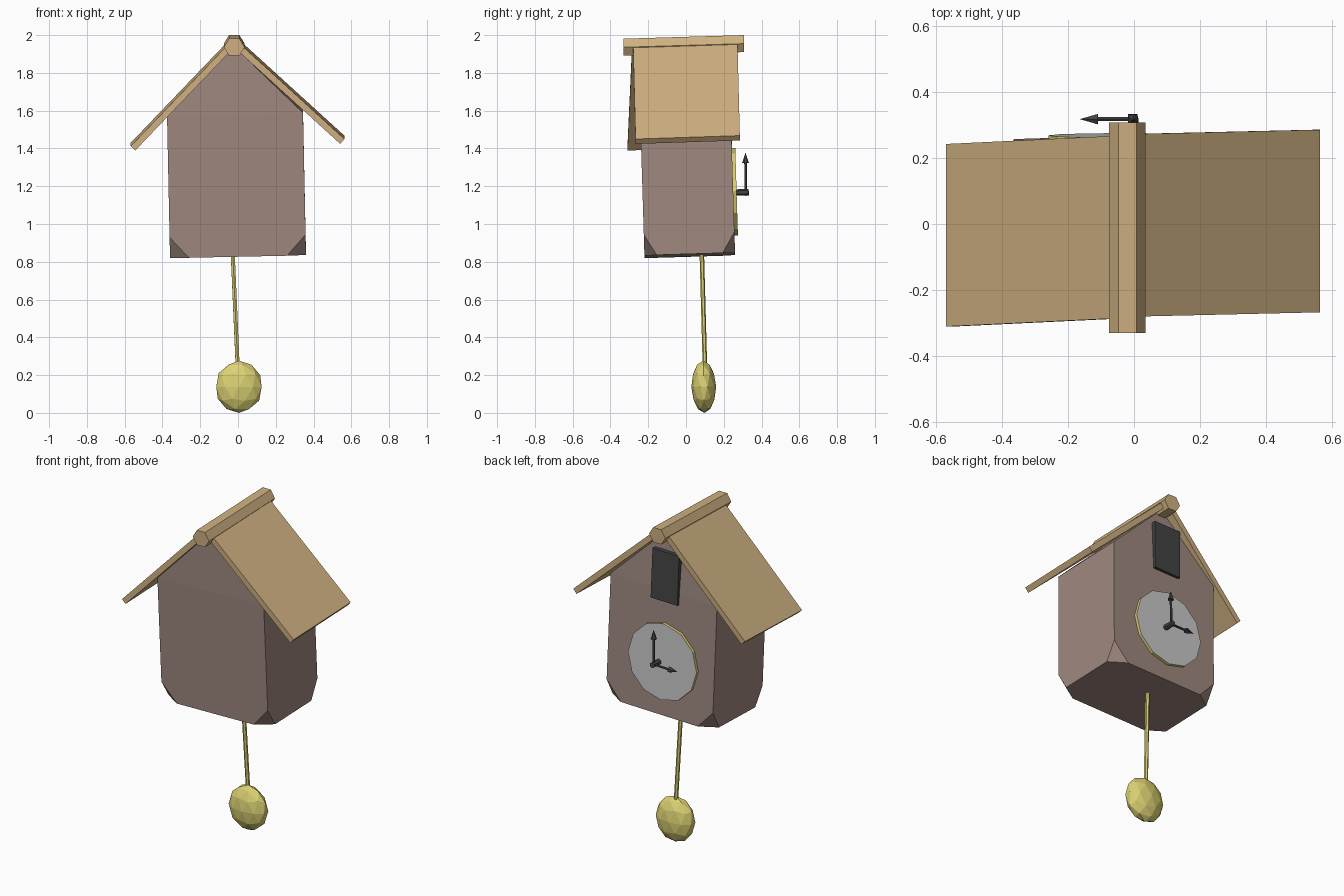
import bpy, bmesh, math
from mathutils import Matrix, Vector

if "Cube" in bpy.data.objects:
    bpy.data.objects.remove(bpy.data.objects["Cube"])


def material(name, r, g, b):
    lin = lambda c: (c / 255 / 12.92) if c < 11 else ((c / 255 + 0.055) / 1.055) ** 2.4
    m = bpy.data.materials.new(name)
    m.diffuse_color = (lin(r), lin(g), lin(b), 1)
    m.use_nodes = True
    m.node_tree.nodes["Principled BSDF"].inputs["Base Color"].default_value = m.diffuse_color
    return m


WALL = material("brown_wall", 158, 136, 127)
ROOF = material("tan_wood", 207, 176, 129)
BRASS = material("yellow_brass", 220, 210, 115)
DIAL = material("dial_grey", 200, 200, 200)
DARK = material("charcoal", 68, 68, 68)

# The whole house leans slightly; local origin is the centre of its floor
LEAN = (Matrix.Translation((0, 0.02, 0.834)) @ Matrix.Rotation(math.radians(1.75), 4, 'X')
        @ Matrix.Rotation(math.radians(-1.2), 4, 'Y'))


def finish(name, bm, *mats, matrix=None):
    if matrix:
        bm.transform(matrix)
    bmesh.ops.recalc_face_normals(bm, faces=bm.faces)
    me = bpy.data.meshes.new(name)
    bm.to_mesh(me)
    bm.free()
    for m in mats:
        me.materials.append(m)
    ob = bpy.data.objects.new(name, me)
    bpy.context.collection.objects.link(ob)
    return ob


def hull(name, points, mat, matrix=None):
    bm = bmesh.new()
    for p in points:
        bm.verts.new(p)
    bmesh.ops.convex_hull(bm, input=bm.verts)
    bmesh.ops.dissolve_limit(bm, angle_limit=0.005, verts=bm.verts, edges=bm.edges)
    return finish(name, bm, mat, matrix=matrix)


def rod(bm, a, b, r1, r2, sides):
    """Cylinder or cone running from a to b."""
    a, b = Vector(a), Vector(b)
    d = b - a
    m = Matrix.Translation((a + b) / 2) @ d.to_track_quat('Z', 'Y').to_matrix().to_4x4()
    bmesh.ops.create_cone(bm, cap_ends=True, segments=sides, radius1=r1, radius2=r2,
                          depth=d.length, matrix=m)


# House: gabled box with the four bottom corners cut off
W, D, EAVE, APEX = 0.36, 0.24, 0.755, 1.115
pts = []
for sx in (-1, 1):
    for sy in (-1, 1):
        pts += [(sx * (W - 0.1), sy * D, 0), (sx * W, sy * (D - 0.065), 0),
                (sx * W, sy * D, 0.11), (sx * W, sy * D, EAVE)]
pts += [(0, -D + 0.015, APEX), (0, D - 0.015, APEX)]
hull("house", pts, WALL, LEAN)


# Roof panels: front end section (outer top, outer bottom, ridge top, ridge bottom), swept back
def panel(name, outer, ridge, thick, y_outer, y_ridge):
    o, r, t = Vector(outer), Vector(ridge), Vector(thick)
    pts = []
    for end, (x, z) in (("o", o), ("o", o + t), ("r", r), ("r", r + t)):
        y = y_outer if end == "o" else y_ridge
        pts += [(x, y, z), (x, y + 0.552, z + 0.018)]
    hull(name, pts, ROOF)


panel("roof_left", (-0.568, 1.412), (-0.045, 1.958), (0.024, -0.023), -0.31, -0.285)
panel("roof_right", (0.563, 1.45), (0.005, 1.958), (-0.022, -0.026), -0.267, -0.28)

# Hexagonal ridge beam
bm = bmesh.new()
hexagon = [(0.055 * math.cos(i * math.pi / 3), 0.052 * math.sin(i * math.pi / 3)) for i in range(6)]
ends = [[bm.verts.new((x - 0.02, y, z + zc)) for x, z in hexagon]
        for y, zc in ((-0.33, 1.936), (0.307, 1.955))]
bm.faces.new(ends[0])
bm.faces.new(ends[1])
for i in range(6):
    j = (i + 1) % 6
    bm.faces.new((ends[0][i], ends[0][j], ends[1][j], ends[1][i]))
finish("ridge_beam", bm, ROOF)

# Clock dial: brass disc with a grey face
bm = bmesh.new()
rod(bm, (-0.02, D - 0.01, 0.33), (-0.02, D + 0.018, 0.33), 0.232, 0.232, 12)
dial = finish("clock_dial", bm, BRASS, DIAL)
for p in dial.data.polygons:
    p.material_index = int(p.normal.y > 0.9)
dial.data.transform(LEAN)

# Clock hands on a short shaft
bm = bmesh.new()
hub = Vector((0.003, D + 0.067, 0.325))
rod(bm, hub - Vector((0, 0.06, 0)), hub + Vector((0, 0.015, 0)), 0.017, 0.017, 6)
for d, length in ((Vector((0.03, 0.02, 1)), 0.21), (Vector((-1, 0, 0)), 0.16)):
    d.normalize()
    rod(bm, hub, hub + d * (length - 0.05), 0.007, 0.007, 6)
    rod(bm, hub + d * (length - 0.055), hub + d * length, 0.018, 0.0, 6)
finish("clock_hands", bm, DARK, matrix=LEAN)

# Little door in the gable
x0, z0 = -0.015, 0.845
hull("door", [(x0 + sx * 0.09, y, z0 + sz * 0.15) for sx in (-1, 1) for sz in (-1, 1)
              for y in (D - 0.03, D + 0.017)], DARK, LEAN)

# Pendulum
bm = bmesh.new()
rod(bm, (-0.029, 0.083, 0.87), (-0.002, 0.1, 0.25), 0.012, 0.012, 6)
finish("pendulum_rod", bm, BRASS)
bm = bmesh.new()
bmesh.ops.create_icosphere(bm, subdivisions=2, radius=1)
finish("pendulum_bob", bm, BRASS, matrix=Matrix.Translation((0.005, 0.094, 0.138))
       @ Matrix.Rotation(math.radians(1.2), 4, 'X') @ Matrix.Diagonal((0.126, 0.066, 0.138, 1)))
